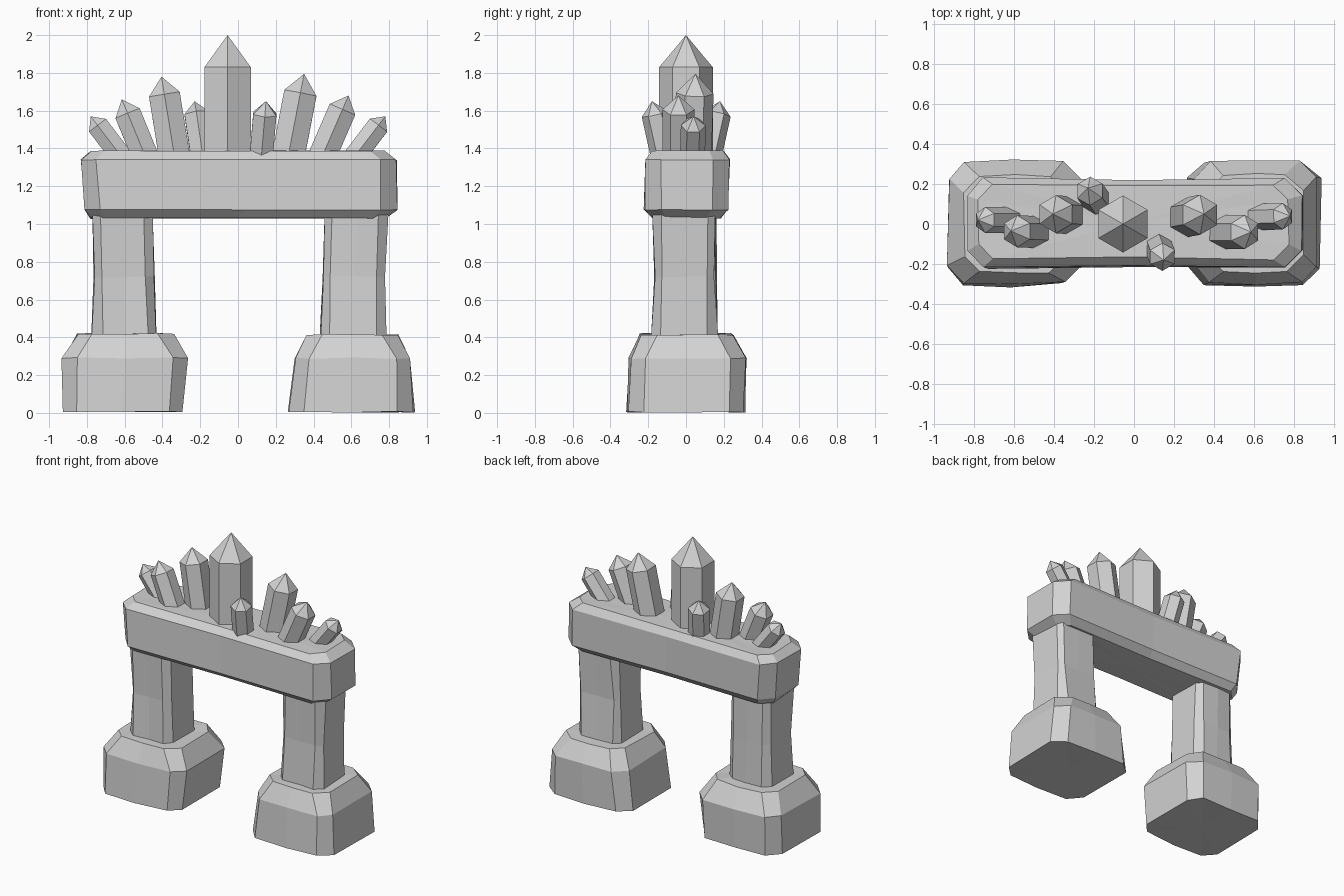
import bpy
import bmesh
import math
import random
from mathutils import Vector

random.seed(4)
if "Cube" in bpy.data.objects:
    bpy.data.objects.remove(bpy.data.objects["Cube"], do_unlink=True)

stone_mat = bpy.data.materials.new("pale_grey_stone")
stone_mat.use_nodes = True
GREY = (0.65, 0.65, 0.65, 1)
stone_mat.diffuse_color = GREY
stone_mat.node_tree.nodes["Principled BSDF"].inputs["Base Color"].default_value = GREY


def finish(bm, name):
    bmesh.ops.recalc_face_normals(bm, faces=bm.faces)
    mesh = bpy.data.meshes.new(name)
    bm.to_mesh(mesh)
    bm.free()
    mesh.materials.append(stone_mat)
    bpy.context.collection.objects.link(bpy.data.objects.new(name, mesh))


def bridge(bm, low, high):
    n = len(low)
    for i in range(n):
        j = (i + 1) % n
        bm.faces.new((low[i], low[j], high[j], high[i]))


def fan(bm, ring, tip):
    for i in range(len(ring)):
        bm.faces.new((ring[i], ring[(i + 1) % len(ring)], tip))


def stone(name, levels, bulge, jitter):
    """Rough block: stacked rectangles with cut corners, (z, x0, x1, y0, y1, cut)."""
    bm = bmesh.new()
    rings = []
    for z, x0, x1, y0, y1, c in levels:
        mid = (x0 + x1) / 2
        outline = [(x0 + c, y0), (mid, y0 - bulge), (x1 - c, y0),
                   (x1, y0 + c), (x1, y1 - c), (x1 - c, y1),
                   (mid, y1 + bulge), (x0 + c, y1), (x0, y1 - c), (x0, y0 + c)]
        rough = lambda: random.uniform(-jitter, jitter)
        rings.append([bm.verts.new((x + rough(), y + rough(), z + rough() / 2))
                      for x, y in outline])
    for low, high in zip(rings, rings[1:]):
        bridge(bm, low, high)
    for ring, level in ((rings[0], levels[0]), (rings[-1], levels[-1])):
        z, x0, x1, y0, y1, c = level
        fan(bm, ring, bm.verts.new(((x0 + x1) / 2, (y0 + y1) / 2, z)))
    finish(bm, name)


def crystal(name, base, tip, radius, point, sink=0.05):
    """Six-sided prism along base to tip, with a pyramid point."""
    bm = bmesh.new()
    base, tip = Vector(base), Vector(tip)
    axis = (tip - base).normalized()
    turn = Vector((0, 0, 1)).rotation_difference(axis)
    rings = []
    for centre in (base - axis * sink, tip - axis * point):
        ring = []
        for k in range(6):
            a = math.pi / 2 + k * math.pi / 3
            arm = Vector((math.cos(a), math.sin(a), 0)) * radius
            ring.append(bm.verts.new(centre + turn @ arm))
        rings.append(ring)
    bridge(bm, *rings)
    bm.faces.new(rings[0])
    fan(bm, rings[1], bm.verts.new(tip))
    finish(bm, name)


# Footing blocks
stone("right_footing", [(0.006, -0.93, -0.29, -0.30, 0.30, 0.08),
                        (0.29, -0.93, -0.27, -0.29, 0.31, 0.08),
                        (0.42, -0.85, -0.34, -0.24, 0.23, 0.08)], 0.01, 0.008)
stone("left_footing", [(0.006, 0.27, 0.93, -0.30, 0.31, 0.08),
                       (0.29, 0.30, 0.915, -0.29, 0.31, 0.08),
                       (0.415, 0.37, 0.84, -0.24, 0.24, 0.08)], 0.01, 0.008)

# Pillars
stone("right_pillar", [(0.38, -0.77, -0.43, -0.18, 0.165, 0.05),
                       (0.72, -0.765, -0.445, -0.165, 0.16, 0.04),
                       (1.06, -0.765, -0.455, -0.175, 0.155, 0.04)], 0, 0.008)
stone("left_pillar", [(0.38, 0.43, 0.78, -0.18, 0.165, 0.05),
                      (0.72, 0.445, 0.775, -0.165, 0.15, 0.04),
                      (1.06, 0.465, 0.79, -0.175, 0.16, 0.04)], 0, 0.008)

# Lintel
stone("lintel", [(1.03, -0.78, 0.78, -0.18, 0.18, 0.07),
                 (1.075, -0.81, 0.84, -0.22, 0.22, 0.085),
                 (1.34, -0.835, 0.835, -0.22, 0.23, 0.085),
                 (1.388, -0.78, 0.77, -0.175, 0.195, 0.07)], -0.008, 0.006)

# Crystals along the top
crystal("centre_crystal", (-0.055, 0, 1.38), (-0.055, 0, 2.0), 0.142, 0.17)
crystal("right_tall_crystal", (-0.34, 0.045, 1.38), (-0.405, 0.05, 1.78), 0.095, 0.095)
crystal("right_middle_crystal", (-0.5, -0.04, 1.38), (-0.615, -0.035, 1.66), 0.08, 0.08)
crystal("right_end_crystal", (-0.635, 0.02, 1.38), (-0.78, 0.02, 1.57), 0.065, 0.06)
crystal("back_crystal", (-0.19, 0.12, 1.38), (-0.23, 0.18, 1.65), 0.073, 0.07)
crystal("front_crystal", (0.125, -0.12, 1.38), (0.148, -0.18, 1.65), 0.071, 0.07, 0)
crystal("left_tall_crystal", (0.27, 0.035, 1.38), (0.35, 0.05, 1.795), 0.1, 0.105)
crystal("left_middle_crystal", (0.455, -0.04, 1.38), (0.585, -0.04, 1.68), 0.085, 0.08)
crystal("left_end_crystal", (0.635, 0.035, 1.38), (0.78, 0.04, 1.57), 0.066, 0.06)
